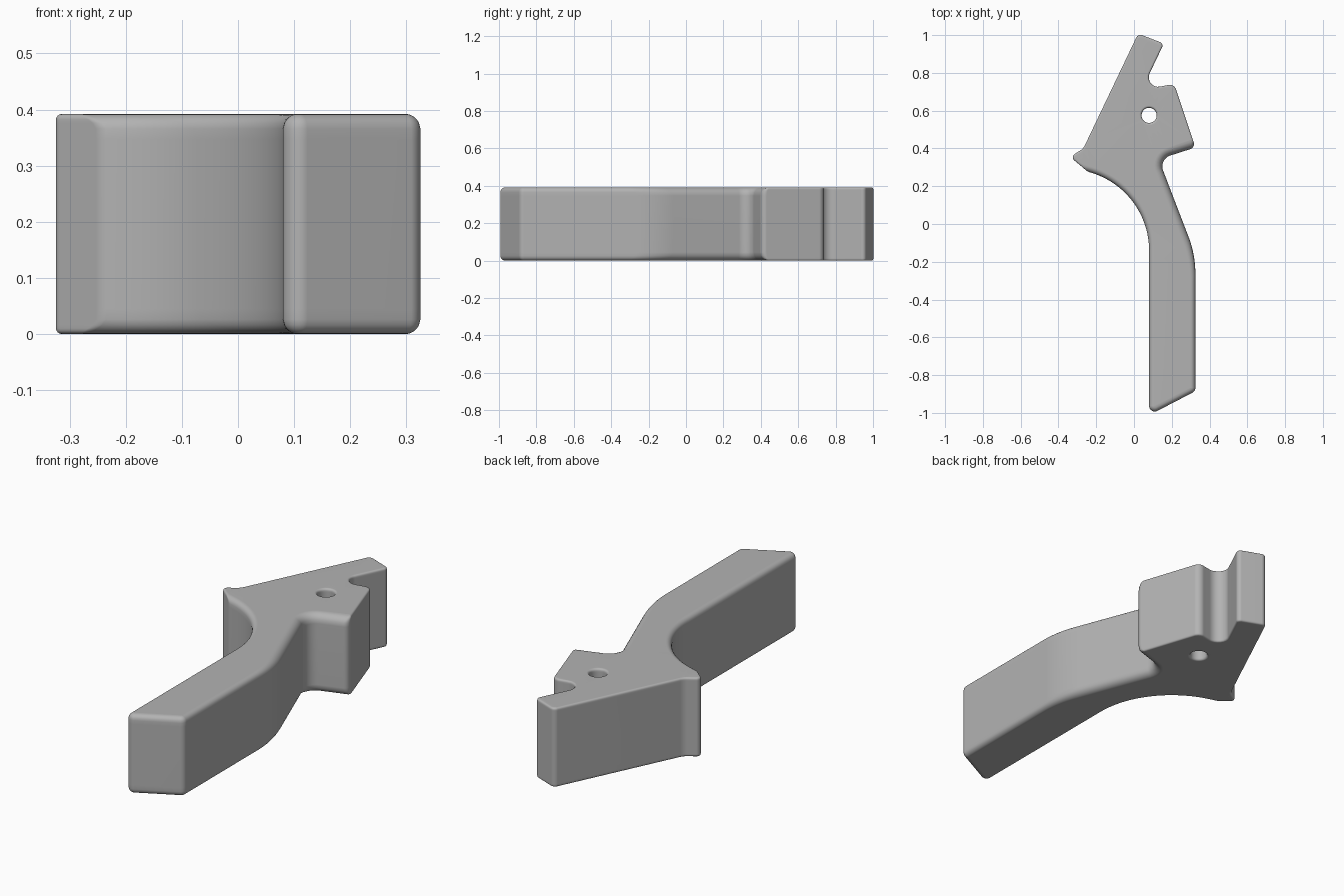
import bpy, bmesh, math
from mathutils import Vector

if "Cube" in bpy.data.objects:
    bpy.data.objects.remove(bpy.data.objects["Cube"], do_unlink=True)

HEIGHT = 0.392
SMALL, HANDLE, WIDE = 0.01, 0.027, 0.045
# Lever outline: corner x, y, corner radius, rim rounding of the edge that follows
OUTLINE = [
    (0.08, -1.012, 0.03, HANDLE),     # handle tip
    (0.325, -0.885, 0.03, HANDLE),
    (0.325, -0.162, 0.55, WIDE),      # bend of the handle
    (0.131, 0.343, 0.06, WIDE),       # pocket under the hook
    (0.325, 0.405, 0.028, SMALL),     # hook
    (0.213, 0.742, 0.035, SMALL),
    (0.04, 0.708, 0.05, SMALL),       # round notch
    (0.158, 0.955, 0.02, SMALL),      # top end
    (0.022, 1.008, 0.025, SMALL),
    (-0.268, 0.40, 0.06, SMALL),      # side spur
    (-0.338, 0.355, 0.02, SMALL),
    (-0.245, 0.277, 0.05, 0.03),
    (0.08, 0.18, 0.43, HANDLE),       # finger curve
]
HOLE = Vector((0.08, 0.575))
HOLE_RADIUS, HOLE_RIM = 0.04, 0.012


def inset_at(rim, h):
    """Inset of a quarter-round rim at distance h from the flat face."""
    return 0 if h >= rim else rim - math.sqrt(rim * rim - (rim - h) ** 2)


def outline_at(h):
    """Outline with rounded corners, each edge moved in by its own rim."""
    n = len(OUTLINE)
    pts = [Vector(c[:2]) for c in OUTLINE]
    dirs = [(pts[(i + 1) % n] - pts[i]).normalized() for i in range(n)]
    ins = [inset_at(c[3], h) for c in OUTLINE]
    loop = []
    for i in range(n):
        a, b = dirs[i - 1], dirs[i]
        na, nb = Vector((-a.y, a.x)), Vector((-b.y, b.x))
        cross = a.x * b.y - a.y * b.x
        # Intersection of the two moved edges
        pa, pb = pts[i] + na * ins[i - 1], pts[i] + nb * ins[i]
        d = pb - pa
        corner = pa + a * ((d.x * b.y - d.y * b.x) / cross)
        turn = math.atan2(cross, a.dot(b))
        side = 1 if turn > 0 else -1
        r = max(OUTLINE[i][2] - side * (ins[i - 1] + ins[i]) / 2, 0.002)
        start = corner - a * r * math.tan(abs(turn) / 2)
        centre = start + na * side * r
        steps = 24 if OUTLINE[i][2] > 0.2 else 8
        for k in range(steps + 1):
            t = turn * k / steps
            v = start - centre
            loop.append(centre + Vector((v.x * math.cos(t) - v.y * math.sin(t),
                                         v.x * math.sin(t) + v.y * math.cos(t))))
    return loop


def hole_at(h):
    r = HOLE_RADIUS + inset_at(HOLE_RIM, h)
    return [HOLE + Vector((math.cos(t), math.sin(t))) * r
            for t in (math.tau * k / 40 for k in range(40))]


def wall(bm, section):
    """Stack the section at all levels; return its two end loops of edges."""
    steps = [0, 0.001, 0.003, 0.006, 0.01, 0.016, 0.026, WIDE]
    levels = [(h, h) for h in steps] + [(HEIGHT - h, h) for h in reversed(steps)]
    rings = [[bm.verts.new((p.x, p.y, z)) for p in section(h)] for z, h in levels]
    n = len(rings[0])
    for lo, hi in zip(rings, rings[1:]):
        for i in range(n):
            j = (i + 1) % n
            bm.faces.new((lo[i], lo[j], hi[j], hi[i])).smooth = True
    return [[bm.edges.get((r[i], r[(i + 1) % n])) for i in range(n)]
            for r in (rings[0], rings[-1])]


# Lever body with its pivot hole
bm = bmesh.new()
outer, inner = wall(bm, outline_at), wall(bm, hole_at)
for edges_out, edges_in in zip(outer, inner):
    bmesh.ops.triangle_fill(bm, edges=edges_out + edges_in, use_beauty=True)
bmesh.ops.remove_doubles(bm, verts=bm.verts, dist=0.00002)
bmesh.ops.recalc_face_normals(bm, faces=bm.faces)
mesh = bpy.data.meshes.new("lever")
bm.to_mesh(mesh)
bm.free()
lever = bpy.data.objects.new("lever", mesh)
bpy.context.collection.objects.link(lever)

# Plain grey material
grey = bpy.data.materials.new("grey")
grey.use_nodes = True
colour = (0.45, 0.45, 0.45, 1)
grey.diffuse_color = colour
grey.node_tree.nodes["Principled BSDF"].inputs["Base Color"].default_value = colour
mesh.materials.append(grey)

# Smooth shading with sharp edges kept
bpy.ops.object.select_all(action="DESELECT")
lever.select_set(True)
bpy.context.view_layer.objects.active = lever
bpy.ops.object.shade_smooth_by_angle(angle=math.radians(35))
weighted = lever.modifiers.new("even_shading", "WEIGHTED_NORMAL")
weighted.keep_sharp = True
